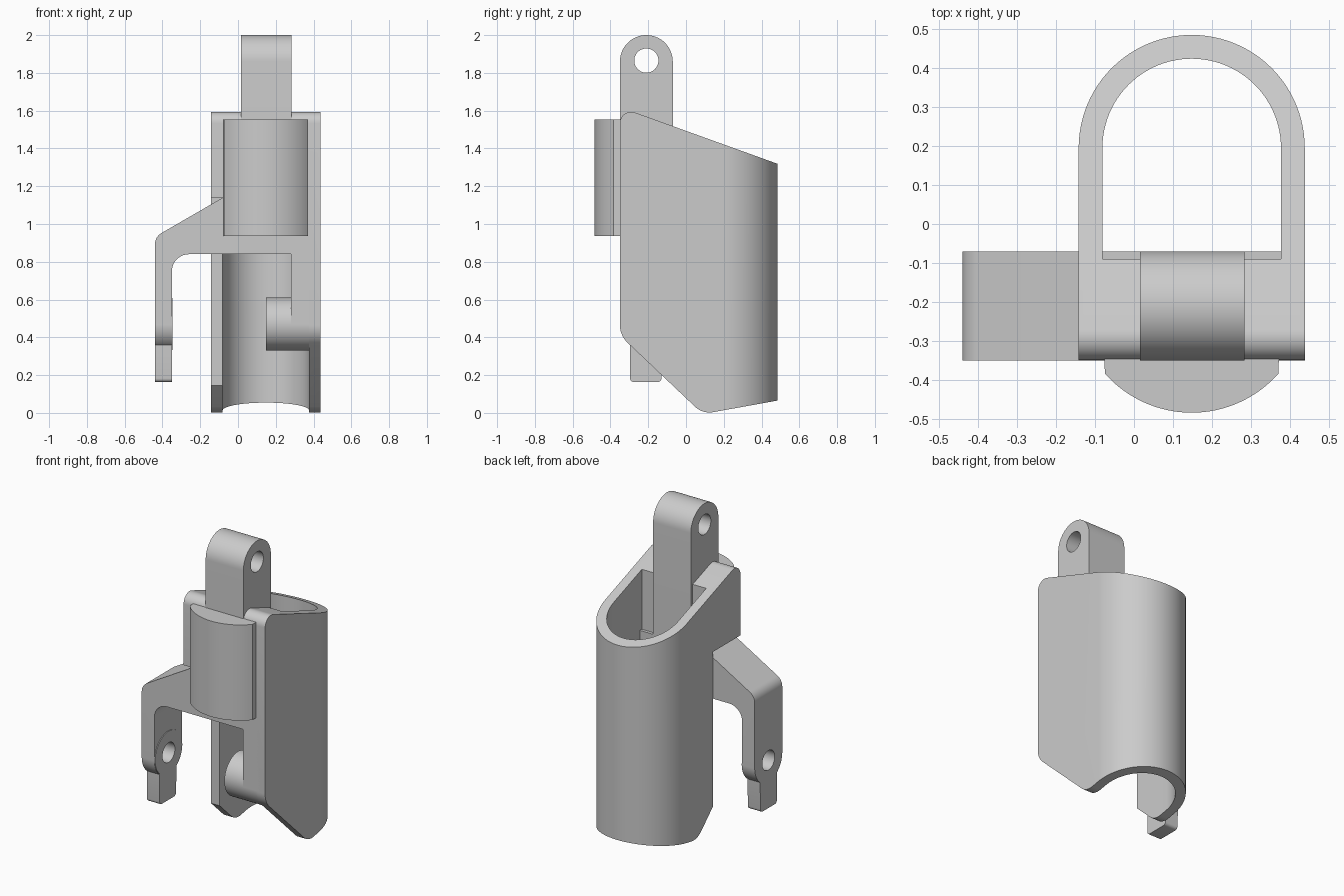
import bpy, bmesh, math
from mathutils import Vector

if "Cube" in bpy.data.objects:
    bpy.data.objects.remove(bpy.data.objects["Cube"])


def rounded(corners, n=10):
    """Polygon from (u, v[, radius]) corners with filleted corners."""
    out = []
    for i, c in enumerate(corners):
        p = Vector(c[:2])
        r = c[2] if len(c) > 2 else 0
        if not r:
            out.append(p)
            continue
        a = (Vector(corners[i - 1][:2]) - p).normalized()
        b = (Vector(corners[(i + 1) % len(corners)][:2]) - p).normalized()
        half = a.angle(b) / 2
        centre = p + (a + b).normalized() * (r / math.sin(half))
        s = p + a * (r / math.tan(half)) - centre
        e = p + b * (r / math.tan(half)) - centre
        sweep = math.atan2(s.x * e.y - s.y * e.x, s.dot(e))
        a0 = math.atan2(s.y, s.x)
        for k in range(n + 1):
            t = a0 + sweep * k / n
            out.append(centre + Vector((math.cos(t), math.sin(t))) * r)
    return out


def arc(cu, cv, r, a0, a1, n=32):
    return [(cu + r * math.cos(math.radians(a0 + (a1 - a0) * k / n)),
             cv + r * math.sin(math.radians(a0 + (a1 - a0) * k / n))) for k in range(n + 1)]


def circle(u, v, r, n=48):
    return arc(u, v, r, 0, 360, n)[:-1]


def prism(name, pts, axis, lo, hi):
    """Extrude a 2D profile along an axis."""
    place = {'x': lambda u, v, w: (w, u, v),
             'y': lambda u, v, w: (u, w, v),
             'z': lambda u, v, w: (u, v, w)}[axis]
    bm = bmesh.new()
    rings = [[bm.verts.new(place(p[0], p[1], w)) for p in pts] for w in (lo, hi)]
    bm.faces.new(rings[0])
    bm.faces.new(rings[1])
    n = len(pts)
    for i in range(n):
        j = (i + 1) % n
        bm.faces.new((rings[0][i], rings[0][j], rings[1][j], rings[1][i]))
    bmesh.ops.recalc_face_normals(bm, faces=bm.faces)
    me = bpy.data.meshes.new(name)
    bm.to_mesh(me)
    bm.free()
    ob = bpy.data.objects.new(name, me)
    bpy.context.collection.objects.link(ob)
    return ob


def box(name, x0, x1, y0, y1, z0, z1):
    return prism(name, [(x0, y0), (x1, y0), (x1, y1), (x0, y1)], 'z', z0, z1)


def combine(ob, tool, op):
    """Apply a boolean and delete the tool object."""
    m = ob.modifiers.new(op, 'BOOLEAN')
    m.operation, m.object, m.solver = op, tool, 'EXACT'
    dg = bpy.context.evaluated_depsgraph_get()
    me = bpy.data.meshes.new_from_object(ob.evaluated_get(dg))
    ob.modifiers.clear()
    ob.data = me
    bpy.data.objects.remove(tool)


CX = 0.148            # shell centre line
PY, PZ = -0.21, 0.47  # lower pivot

# U-shaped shell: side outline trimmed by the plan outline
shell = prism("shell", rounded([(-0.35, 1.619, 0.06), (0.6, 1.277), (0.6, 0.086),
                                (0.0885, -0.006, 0.11), (-0.35, 0.41, 0.13)]), 'x', -0.6, 0.8)
combine(shell, prism("plan", [(CX + 0.29, -0.5)] + arc(CX, 0.195, 0.29, 0, 180, 48)
                     + [(CX - 0.29, -0.5)], 'z', -0.5, 2.5), 'INTERSECT')
combine(shell, prism("bore", [(CX + 0.229, -0.09)] + arc(CX, 0.195, 0.229, 0, 180, 48)
                     + [(CX - 0.229, -0.09)], 'z', -0.5, 2.5), 'DIFFERENCE')
combine(shell, box("front_opening", CX - 0.229, CX + 0.229, -0.6, 0.1, -0.5, 1.0), 'DIFFERENCE')
combine(shell, box("arm_relief", -0.4, CX - 0.2289, -0.6, -0.07, -0.5, 1.14), 'DIFFERENCE')

# Forked arm: front outline trimmed by its rounded side outline with a tab
arm = prism("fork_arm", rounded([(-0.08, 1.14), (-0.44, 0.932, 0.07), (-0.44, 0.1), (-0.35, 0.1),
                                 (-0.35, 0.84, 0.09), (0.28, 0.84), (0.28, PZ), (0.4, PZ),
                                 (0.4, 1.14)]), 'y', -0.6, 0.2)
side = ([(-0.35, 1.3)] + arc(PY, PZ, 0.14, 180, 232, 14)
        + arc(-0.276, 0.183, 0.02, 180, 270, 5) + arc(-0.15, 0.183, 0.02, 270, 360, 5)
        + arc(PY, PZ, 0.14, 308, 360, 14) + [(-0.07, 1.3)])
combine(arm, prism("arm_side", side, 'x', -0.8, 0.8), 'INTERSECT')
disc = prism("pivot_disc", circle(PY, PZ, 0.138), 'x', -0.38, -0.346)
for part in (arm, disc):
    combine(part, prism("pivot_hole", circle(PY, PZ, 0.063), 'x', -0.6, -0.2), 'DIFFERENCE')

# Pivot boss on the opposite fork leg
boss = prism("pivot_boss", circle(PY, PZ, 0.14), 'x', 0.148, 0.4)

# Upper lug with eye
lug = prism("upper_lug", [(-0.35, 1.0), (-0.07, 1.0)] + arc(PY, 1.86, 0.14, 0, 180),
            'x', 0.015, 0.283)
combine(lug, prism("eye", circle(PY, 1.865, 0.064), 'x', -0.5, 0.8), 'DIFFERENCE')

# Curved front pad
pad = prism("front_pad", [(0.372, -0.33), (-0.077, -0.33)]
            + arc(CX, -0.187, 0.297, 180 + 41.5, 360 - 41.5), 'z', 0.937, 1.552)

# Smooth shading with crisp edges
for ob in (shell, arm, disc, boss, lug, pad):
    bpy.ops.object.select_all(action='DESELECT')
    ob.select_set(True)
    bpy.context.view_layer.objects.active = ob
    bpy.ops.object.shade_smooth_by_angle(angle=math.radians(30))
